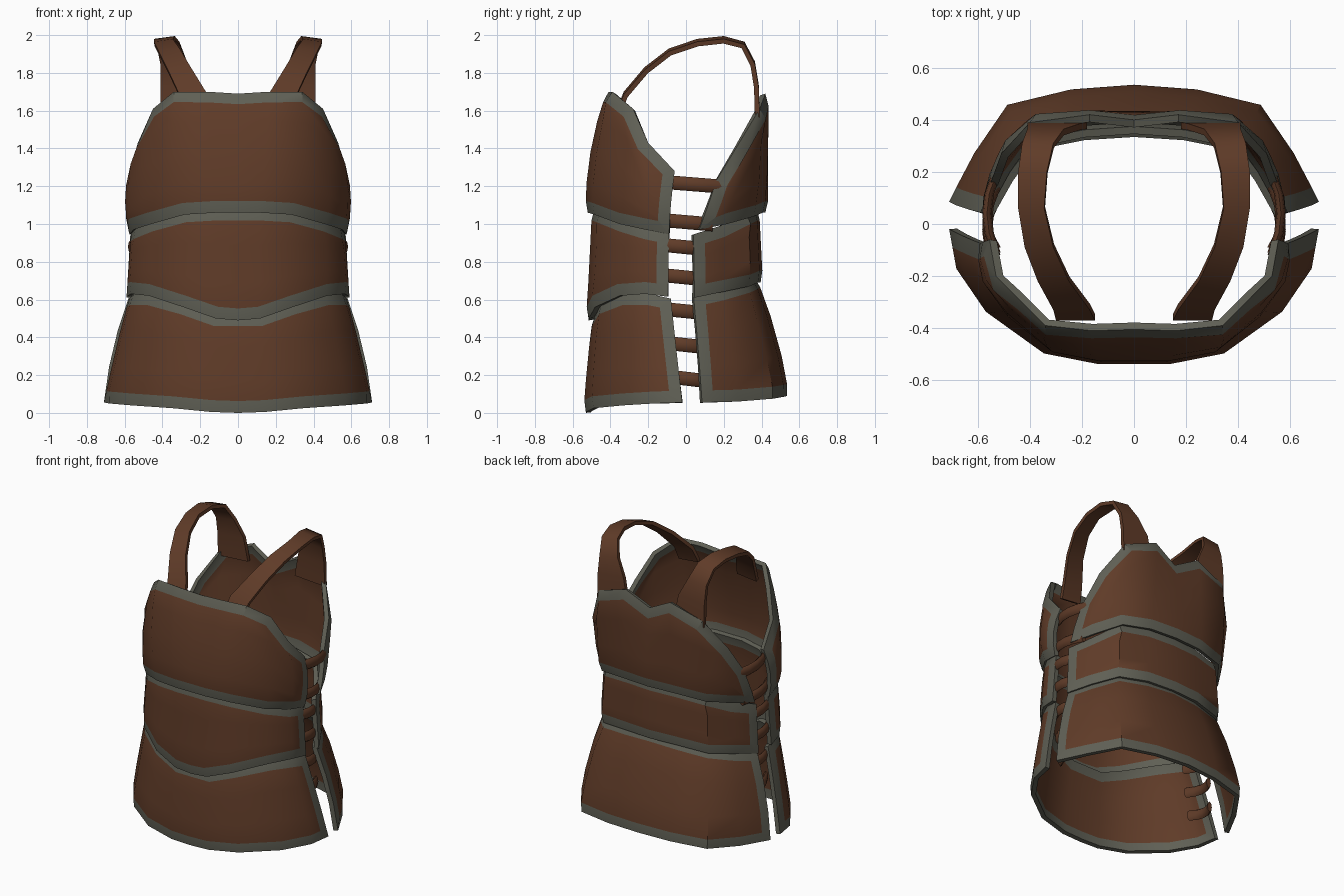
import bpy, bmesh, math
from mathutils import Vector

if "Cube" in bpy.data.objects:
    bpy.data.objects.remove(bpy.data.objects["Cube"])


def material(name, rgb):
    m = bpy.data.materials.new(name)
    m.diffuse_color = (*rgb, 1)
    m.use_nodes = True
    m.node_tree.nodes["Principled BSDF"].inputs["Base Color"].default_value = m.diffuse_color
    return m


LEATHER = material("brown leather", (0.115, 0.044, 0.021))
TRIM = material("grey trim", (0.115, 0.115, 0.09))

# Normalised half cross-sections, centre to side: (fraction of width, fraction of depth)
FRONT = [(0, 1), (.2, 1), (.49, .92), (.80, .61), (.96, .29), (1, 0)]
BACK = [(0, 1), (.34, .96), (.68, .83), (.86, .42), (1, 0)]


def edge(section, width, y_side, y_mid, heights):
    return [(width * a, y_side + (y_mid - y_side) * b, z)
            for (a, b), z in zip(section, heights)]


def finish(name, bm, thickness=0.0, angle=40):
    me = bpy.data.meshes.new(name)
    bm.to_mesh(me)
    bm.free()
    me.materials.append(LEATHER)
    me.materials.append(TRIM)
    ob = bpy.data.objects.new(name, me)
    bpy.context.collection.objects.link(ob)
    bpy.ops.object.select_all(action='DESELECT')
    ob.select_set(True)
    bpy.context.view_layer.objects.active = ob
    if thickness:
        mod = ob.modifiers.new("thickness", 'SOLIDIFY')
        mod.thickness = thickness
        mod.offset = -1
        bpy.ops.object.modifier_apply(modifier=mod.name)
    bpy.ops.object.shade_smooth_by_angle(angle=math.radians(angle))
    return ob


def grid_faces(bm, rows, closed=False):
    n = len(rows[0])
    for r0, r1 in zip(rows, rows[1:]):
        for i in range(n if closed else n - 1):
            j = (i + 1) % n
            bm.faces.new((r0[i], r0[j], r1[j], r1[i]))


def plate(name, top, bottom, bulge=0.02, steps=3):
    """Curved sheet between two edges, with a grey inset border."""
    def both(pts):
        return [Vector((-x, y, z)) for x, y, z in pts[:0:-1]] + [Vector(p) for p in pts]
    bm = bmesh.new()
    rows = []
    for k in range(steps + 1):
        v = k / steps
        row = []
        for t, b in zip(both(top), both(bottom)):
            p = t.lerp(b, v)
            p += Vector((p.x, p.y, 0)).normalized() * bulge * 4 * v * (1 - v)
            row.append(bm.verts.new(p))
        rows.append(row)
    grid_faces(bm, rows)
    bm.normal_update()
    # keep the outside facing away from the body
    if sum(f.normal.dot(Vector((*f.calc_center_median().xy, 0))) for f in bm.faces) < 0:
        bmesh.ops.reverse_faces(bm, faces=bm.faces[:])
    bm.normal_update()
    rim = bmesh.ops.inset_region(bm, faces=bm.faces[:], thickness=0.062, depth=0.012,
                                 use_boundary=True, use_even_offset=True)
    for f in rim["faces"]:
        f.material_index = 1
    finish(name, bm, 0.03)


# Front plates
plate("front_chest_plate",
      [(0, -.405, 1.69), (.16, -.41, 1.70), (.34, -.39, 1.70),
       (.45, -.28, 1.61), (.53, -.20, 1.43), (.555, -.06, 1.28)],
      edge(FRONT, .575, -.09, -.52, [1.06, 1.06, 1.05, 1.0, .97, .945]), .03, 4)
plate("front_belly_plate",
      edge(FRONT, .565, -.09, -.485, [1.08, 1.08, 1.07, 1.02, .98, .955]),
      edge(FRONT, .59, -.095, -.515, [.49, .50, .56, .62, .63, .615]), 0)
plate("front_skirt_plate",
      edge(FRONT, .575, -.08, -.48, [.52, .52, .58, .63, .63, .605]),
      edge(FRONT, .71, -.02, -.53, [.0, .005, .025, .04, .05, .055]), .005)

# Back plates
plate("back_chest_plate",
      [(0, .40, 1.60), (.17, .42, 1.69), (.40, .39, 1.61), (.51, .27, 1.41), (.55, .16, 1.23)],
      edge(BACK, .58, .07, .42, [1.06, 1.06, 1.04, 1.0, .97]), .01, 3)
plate("back_belly_plate",
      edge(BACK, .57, .04, .375, [1.08, 1.08, 1.06, .99, .945]),
      edge(BACK, .59, .045, .395, [.69, .69, .67, .64, .61]), 0)
plate("back_skirt_plate",
      edge(BACK, .575, .04, .36, [.72, .71, .69, .65, .62]),
      edge(BACK, .71, .085, .535, [.09, .085, .075, .06, .055]), .02)

# Shoulder straps: (y, z, inner x, outer x)
STRAP = [(-.37, 1.60, .15, .30), (-.33, 1.70, .17, .31), (-.22, 1.83, .25, .37),
         (-.09, 1.93, .31, .42), (.06, 1.98, .345, .445), (.20, 1.995, .335, .445),
         (.31, 1.965, .31, .43), (.365, 1.86, .27, .41), (.385, 1.74, .21, .41),
         (.39, 1.58, .18, .41)]
for s, side in ((-1, "left"), (1, "right")):
    bm = bmesh.new()
    rows = []
    for y, z, a, b in STRAP:
        rows.append([bm.verts.new((s * a, y, z)), bm.verts.new((s * b, y, z - .015))])
    grid_faces(bm, rows)
    bm.normal_update()
    if sum(f.normal.z for f in bm.faces) < 0:
        bmesh.ops.reverse_faces(bm, faces=bm.faces[:])
    finish(side + "_shoulder_strap", bm, 0.025, 50)

# Side lacing: (z, y centre, half length), flattened tubes bowed outward
LACES = [(1.21, .04, .15), (1.01, .0, .14), (.88, -.03, .12), (.72, -.03, .12),
         (.54, -.02, .12), (.36, -.01, .11), (.18, .01, .10)]
for s, side in ((-1, "left"), (1, "right")):
    for n, (z, yc, half) in enumerate(LACES):
        bm = bmesh.new()
        rows = []
        for k in range(5):
            u = k / 2 - 1
            x = .565 - .035 * u * u
            rows.append([bm.verts.new((s * (x + .018 * math.cos(a)), yc + half * u,
                                       z - .012 * u + .037 * math.sin(a)))
                         for a in (math.tau * i / 8 for i in range(8))])
        grid_faces(bm, rows, closed=True)
        bm.faces.new(rows[0])
        bm.faces.new(rows[-1])
        bmesh.ops.recalc_face_normals(bm, faces=bm.faces[:])
        finish(f"{side}_lace_{n + 1}", bm, angle=60)
